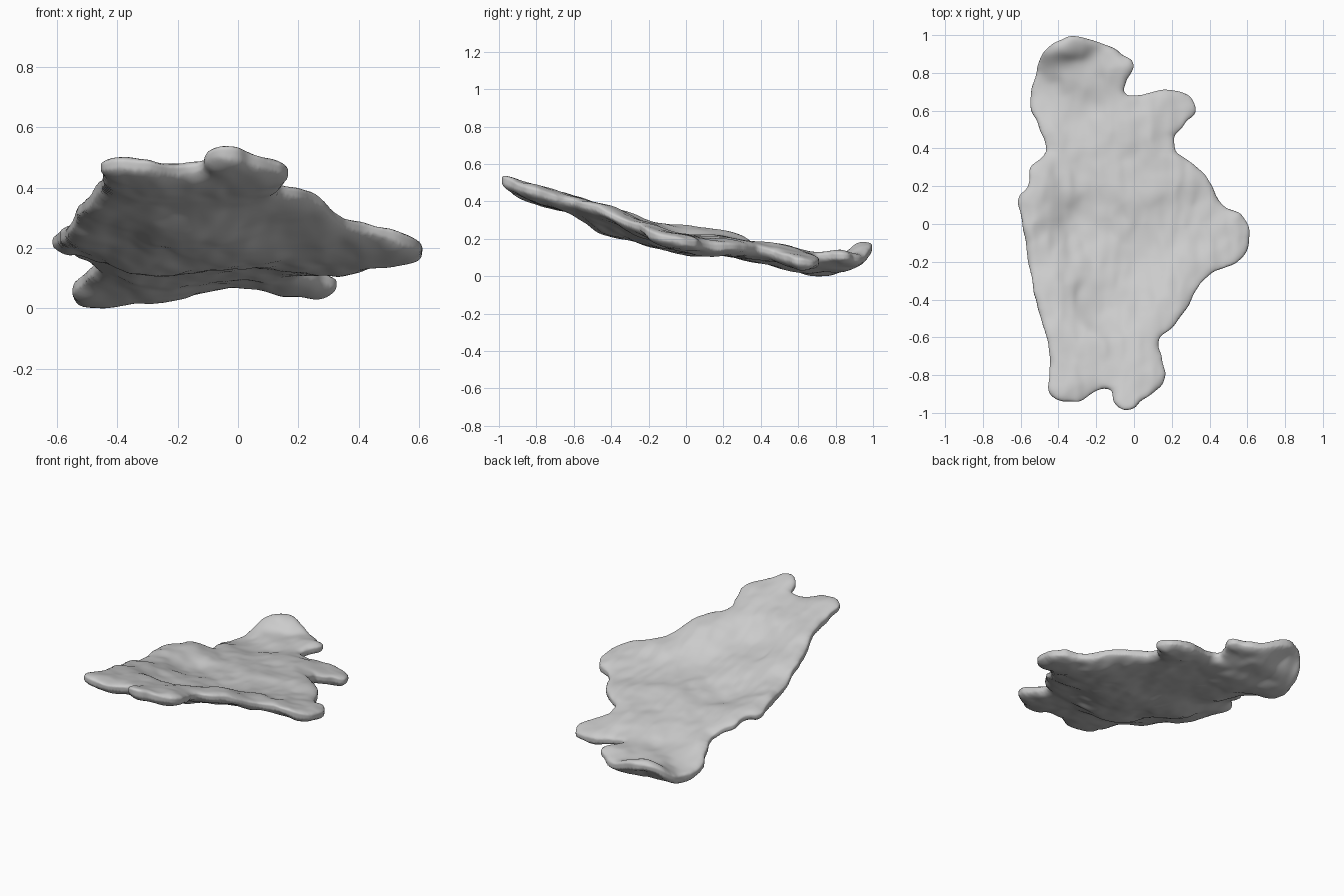
import bpy
import bmesh
from mathutils import Vector, kdtree, noise

# Plan outline, in hundredths
OUTLINE = [(-34, 99), (-18, 96), (-5, 89), (0, 85), (-4, 76), (-4, 69), (3, 68), (16, 71),
           (26, 69), (33, 62), (27, 53), (21, 46), (22, 39), (32, 31), (41, 21), (48, 9),
           (57, 5), (61, -8), (56, -19), (41, -26), (33, -35), (27, -46), (21, -54), (13, -62),
           (15, -71), (16, -84), (6, -92), (-4, -99), (-10, -95), (-12, -88), (-19, -88),
           (-31, -94), (-45, -89), (-45, -82), (-45, -63), (-50, -48), (-54, -32), (-57, -13),
           (-60, 5), (-61, 14), (-56, 19), (-55, 29), (-47, 37), (-48, 45), (-55, 64),
           (-52, 79), (-46, 93)]

# Heights of the bent sheet's middle at x, y, in hundredths
HEIGHTS = [(-38, -90, 48), (-20, -90, 46), (-5, -97, 52), (12, -85, 47), (-20, -70, 42),
           (10, -65, 42), (-43, -65, 42), (-50, -40, 34), (-15, -40, 27), (20, -45, 36),
           (35, -27, 28), (-55, -15, 26), (-58, 5, 24), (-30, 0, 17), (0, -15, 21),
           (30, 0, 19), (58, -8, 20), (50, 7, 18), (-52, 26, 22), (-30, 30, 15), (0, 25, 17),
           (30, 33, 16), (-45, 45, 13), (-48, 68, 5), (-30, 60, 8), (0, 55, 13), (30, 62, 8),
           (18, 68, 9), (-30, 80, 8), (-35, 98, 17), (-5, 87, 11)]
HALF_THICKNESS = 0.047
RIM_WIDTH = 0.15


def trend(y):
    return 0.24 - 0.2 * y


def height(x, y):
    """Sloping plane plus a distance-weighted blend of the measured offsets."""
    total = weight_sum = 0
    for px, py, pz in HEIGHTS:
        px, py, pz = px / 100, py / 100, pz / 100
        weight = ((x - px) ** 2 + (y - py) ** 2 + 0.012) ** -2
        total += weight * (pz - trend(py))
        weight_sum += weight
    return trend(y) + total / weight_sum


def mesh_of(obj):
    """Mesh of an object with its modifiers applied."""
    graph = bpy.context.evaluated_depsgraph_get()
    return bpy.data.meshes.new_from_object(obj.evaluated_get(graph))


def add_object(name, data):
    obj = bpy.data.objects.new(name, data)
    bpy.context.collection.objects.link(obj)
    return obj


cube = bpy.data.objects.get("Cube")
if cube:
    bpy.data.objects.remove(cube, do_unlink=True)

# Flat slab cut to the outline
curve = bpy.data.curves.new("outline", "CURVE")
curve.dimensions = "2D"
curve.fill_mode = "BOTH"
curve.extrude = HALF_THICKNESS
curve.resolution_u = 8
spline = curve.splines.new("BEZIER")
spline.bezier_points.add(len(OUTLINE) - 1)
spline.use_cyclic_u = True
for point, (x, y) in zip(spline.bezier_points, OUTLINE):
    point.co = (x / 100, y / 100, 0)
    point.handle_left_type = point.handle_right_type = "AUTO"
outline = add_object("outline", curve)
bpy.context.view_layer.update()
slab = mesh_of(outline)
bpy.data.objects.remove(outline, do_unlink=True)

bm = bmesh.new()
bm.from_mesh(slab)
bmesh.ops.remove_doubles(bm, verts=bm.verts, dist=0.0005)
bmesh.ops.recalc_face_normals(bm, faces=bm.faces)
bm.to_mesh(slab)
bm.free()

# Points along the rim, for measuring distance to the edge
rim = kdtree.KDTree(len(slab.vertices))
for index, vert in enumerate(slab.vertices):
    rim.insert((vert.co.x, vert.co.y, 0), index)
rim.balance()

# Even mesh with a softened rim
sheet = add_object("rock_sheet", slab)
remesh = sheet.modifiers.new("Remesh", "REMESH")
remesh.mode = "VOXEL"
remesh.voxel_size = 0.012
smooth = sheet.modifiers.new("Smooth", "SMOOTH")
smooth.factor = 0.5
smooth.iterations = 8
bpy.context.view_layer.update()
sheet.data = mesh_of(sheet)
sheet.modifiers.clear()

# Thin the slab towards the rim, mostly from below, then bend and roughen it
for vert in sheet.data.vertices:
    x, y, z = vert.co
    edge = min(rim.find((x, y, 0))[2] / RIM_WIDTH, 1)
    fullness = (1 - (1 - edge) ** 2) ** 0.5
    z = z * (0.3 + 0.7 * fullness) + 0.012 * (1 - fullness)
    lumps = noise.fractal(Vector((x * 4, y * 3, z * 6)), 1, 2, 3)
    wrinkles = noise.noise(Vector((x * 16, y * 9, z * 20)))
    ragged = noise.noise_vector(Vector((x * 13, y * 13, z * 5)))
    vert.co = (x + ragged.x * 0.01, y + ragged.y * 0.01,
               height(x, y) + z + lumps * 0.008 + wrinkles * 0.006)

# Stand it on the ground
lowest = min(vert.co.z for vert in sheet.data.vertices)
for vert in sheet.data.vertices:
    vert.co.z -= lowest

# Grey stone colour
stone = bpy.data.materials.new("grey_stone")
stone.use_nodes = True
colour = (0.6, 0.6, 0.6, 1)
stone.diffuse_color = colour
stone.node_tree.nodes["Principled BSDF"].inputs["Base Color"].default_value = colour
sheet.data.materials.clear()
sheet.data.materials.append(stone)
sheet.data.shade_smooth()
